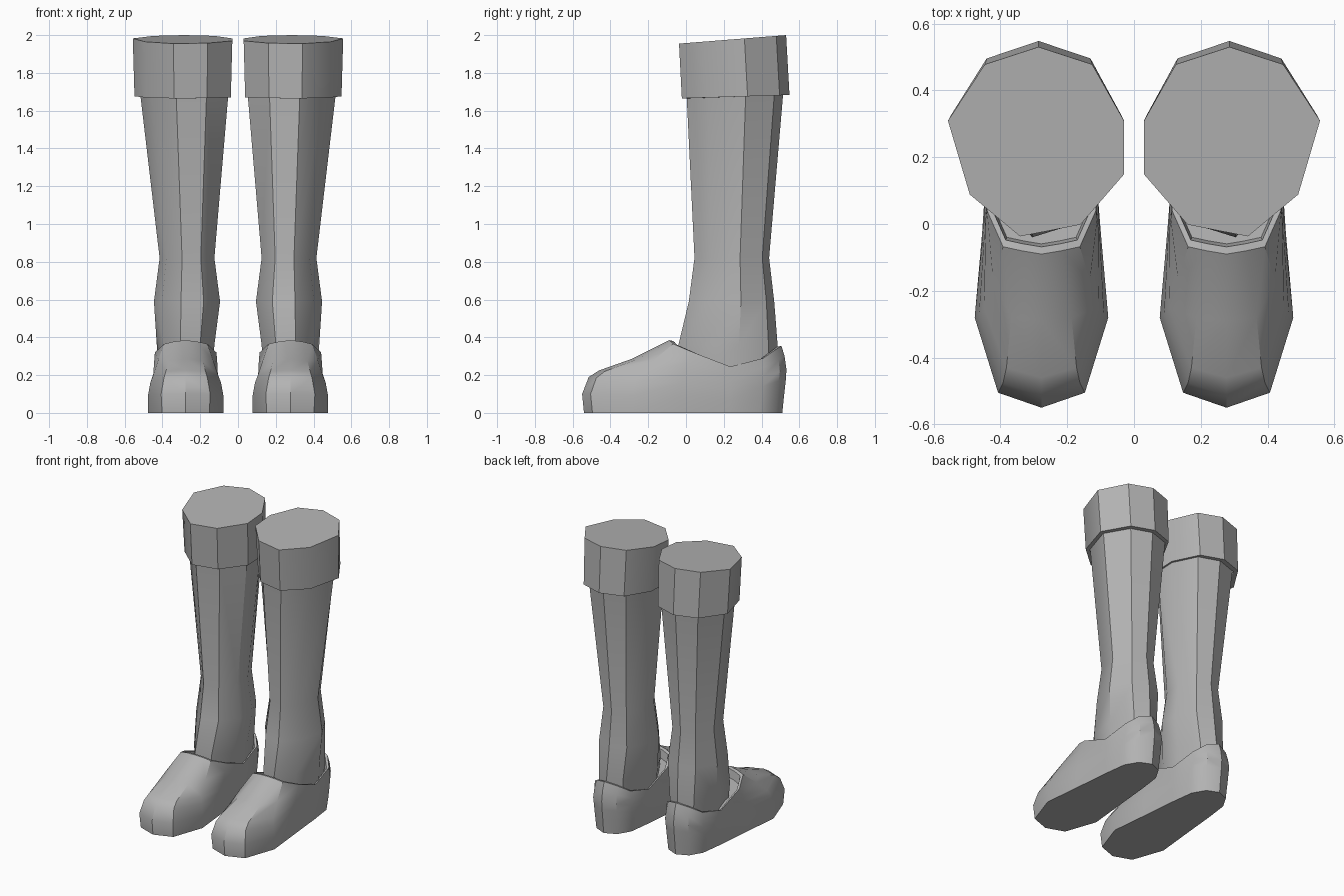
import bpy
import math

if "Cube" in bpy.data.objects:
    bpy.data.objects.remove(bpy.data.objects["Cube"])

mat = bpy.data.materials.new("boot grey")
mat.diffuse_color = (0.45, 0.45, 0.45, 1)
mat.use_nodes = True
mat.node_tree.nodes["Principled BSDF"].inputs["Base Color"].default_value = mat.diffuse_color


def loft(name, rings, cap_start=True, cap_end=True, angle=35):
    """Bridge closed rings of equal length into one skin."""
    n = len(rings[0])
    verts = [v for r in rings for v in r]
    faces = [(i * n + j, i * n + (j + 1) % n, (i + 1) * n + (j + 1) % n, (i + 1) * n + j)
             for i in range(len(rings) - 1) for j in range(n)]
    if cap_start:
        faces.append(tuple(reversed(range(n))))
    if cap_end:
        faces.append(tuple(range(len(verts) - n, len(verts))))
    me = bpy.data.meshes.new(name)
    me.from_pydata(verts, [], faces)
    me.materials.append(mat)
    ob = bpy.data.objects.new(name, me)
    bpy.context.collection.objects.link(ob)
    bpy.ops.object.select_all(action='DESELECT')
    ob.select_set(True)
    bpy.context.view_layer.objects.active = ob
    bpy.ops.object.shade_smooth_by_angle(angle=math.radians(angle))
    return ob


# nine-sided calf outline, counter-clockwise
CALF = [(.555, .31), (.445, .478), (.285, .53), (.125, .478), (.03, .31),
        (.03, .15), (.16, .0), (.34, -.035), (.49, .09)]


def calf_ring(x0, x1, y0, y1, z_front, z_back):
    """Fit the calf outline to a box, tilted from front to back."""
    out = []
    for x, y in CALF:
        u, v = (x - .03) / .525, (y + .035) / .565
        out.append((x0 + u * (x1 - x0), y0 + v * (y1 - y0), z_front + v * (z_back - z_front)))
    return out


# half-shoe columns from toe to heel, each running from sole to rim
SHOE = [
    [(0, -.54, 0), (0, -.55, .10), (0, -.515, .19), (0, -.46, .225), (0, -.29, .285), (0, -.09, .385)],
    [(.125, -.495, 0), (.13, -.505, .10), (.115, -.475, .185), (.105, -.43, .22), (.09, -.28, .275), (.06, -.08, .378)],
    [(.2, -.28, 0), (.2, -.28, .09), (.187, -.27, .16), (.172, -.25, .2), (.145, -.17, .28), (.115, -.068, .365)],
    [(.175, -.03, 0), (.178, -.03, .09), (.174, -.02, .16), (.17, -.01, .21), (.167, .015, .27), (.163, .04, .32)],
    [(.15, .235, 0), (.157, .235, .07), (.16, .235, .12), (.16, .235, .16), (.16, .235, .205), (.158, .235, .245)],
    [(.13, .39, 0), (.138, .40, .08), (.142, .405, .14), (.144, .41, .19), (.142, .41, .24), (.137, .41, .29)],
    [(.08, .475, 0), (.085, .485, .1), (.088, .492, .17), (.09, .497, .22), (.086, .49, .28), (.08, .475, .335)],
    [(0, .51, 0), (0, .52, .1), (0, .528, .17), (0, .532, .23), (0, .522, .3), (0, .505, .355)],
]


def shoe_rings(cx):
    rings = []
    for k in range(6):
        half = [c[k] for c in SHOE]
        ring = half + [(-x, y, z) for x, y, z in reversed(half[1:-1])]
        rings.append([(cx + x, y, z) for x, y, z in ring])
    # rim lip turning inwards and down
    for s, dz in ((.93, -.004), (.9, -.06)):
        rings.append([(cx + (x - cx) * s, .215 + (y - .215) * s, z + dz) for x, y, z in rings[5]])
    return rings


def boot_parts():
    return [
        loft("shoe", shoe_rings(.277)),
        loft("shaft", [calf_ring(.135, .42, -.02, .48, .2, .2),
                       calf_ring(.125, .43, -.04, .485, .36, .36),
                       calf_ring(.095, .445, .015, .467, .59, .59),
                       calf_ring(.125, .415, .045, .44, .82, .82),
                       calf_ring(.05, .52, .003, .517, 1.69, 1.72)]),
        loft("cuff", [calf_ring(.05, .52, .003, .517, 1.665, 1.683),
                      calf_ring(.038, .548, -.022, .548, 1.665, 1.683),
                      calf_ring(.03, .557, -.037, .53, 1.955, 2.0)], cap_start=False),
    ]


# right boot, then the mirrored left boot
for ob in boot_parts():
    ob.name = ob.name + "_right"
    twin = ob.copy()
    twin.data = ob.data.copy()
    twin.name = ob.name.replace("_right", "_left")
    bpy.context.collection.objects.link(twin)
    for v in twin.data.vertices:
        v.co.x *= -1
    twin.data.flip_normals()
